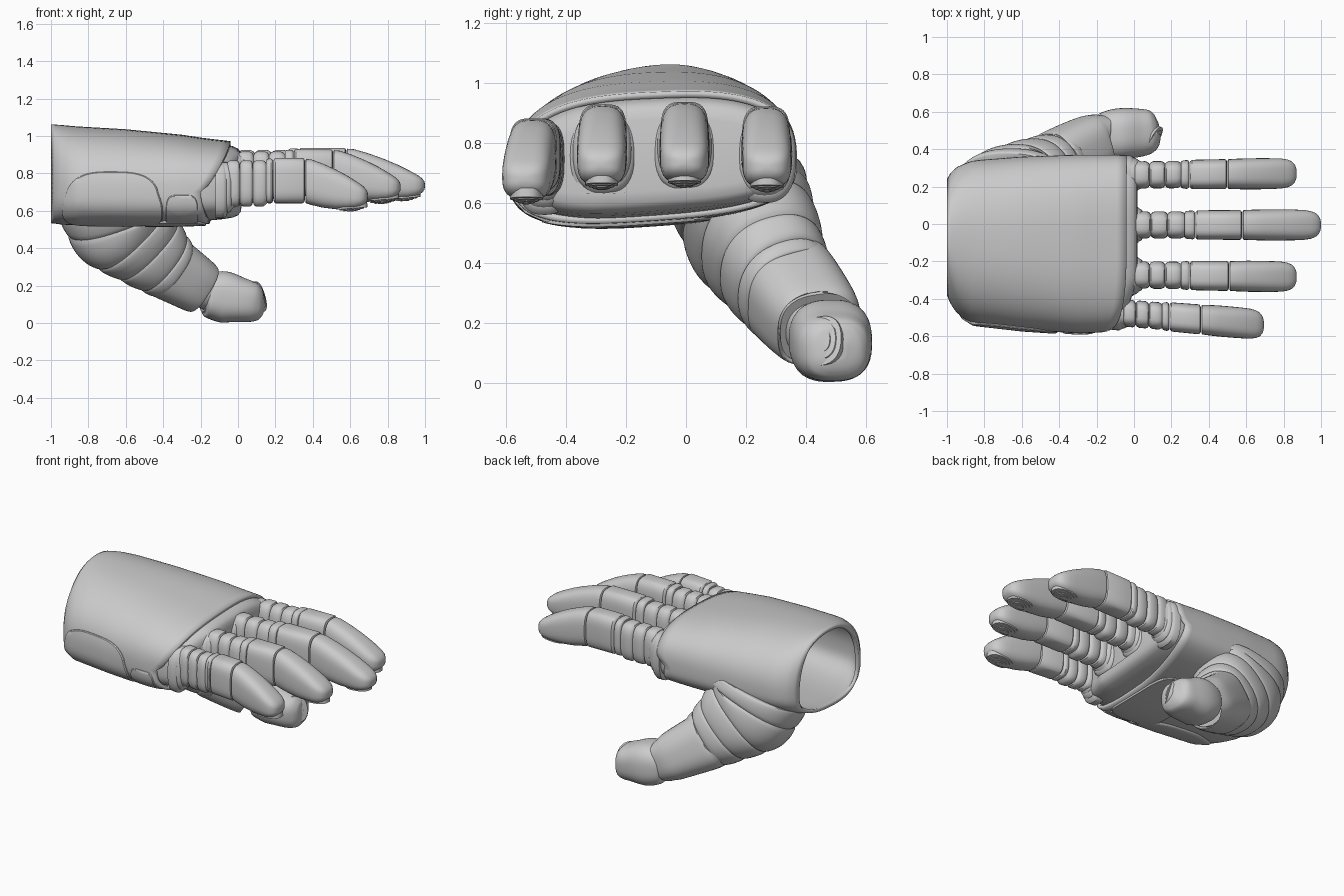
import bpy, math
from mathutils import Vector
from math import sin, cos, pi

if "Cube" in bpy.data.objects:
    bpy.data.objects.remove(bpy.data.objects["Cube"])


def make(name, verts, faces, angle=35):
    me = bpy.data.meshes.new(name)
    me.from_pydata([tuple(v) for v in verts], [], faces)
    ob = bpy.data.objects.new(name, me)
    bpy.context.collection.objects.link(ob)
    bpy.ops.object.select_all(action='DESELECT')
    ob.select_set(True)
    bpy.context.view_layer.objects.active = ob
    bpy.ops.object.shade_smooth_by_angle(angle=math.radians(angle))
    return ob


def loft(name, rings, cap0=True, cap1=True, angle=35):
    n = len(rings[0])
    verts = [p for r in rings for p in r]
    faces = [(i*n+j, i*n+(j+1) % n, (i+1)*n+(j+1) % n, (i+1)*n+j)
             for i in range(len(rings)-1) for j in range(n)]
    if cap0:
        faces.append(tuple(reversed(range(n))))
    if cap1:
        faces.append(tuple(range((len(rings)-1)*n, len(rings)*n)))
    return make(name, verts, faces, angle)


def sup(th, n):
    c, s = cos(th), sin(th)
    return math.copysign(abs(c)**(2/n), c), math.copysign(abs(s)**(2/n), s)


def lerp_rows(rows, x):
    for a, b in zip(rows, rows[1:]):
        if x <= b[0]:
            break
    f = min(1, max(0, (x-a[0])/(b[0]-a[0])))
    return [p+(q-p)*f for p, q in zip(a, b)]


def catmull(rows, t):
    i = min(int(t*(len(rows)-1)), len(rows)-2)
    f = t*(len(rows)-1)-i
    p = [rows[min(max(i+k, 0), len(rows)-1)] for k in (-1, 0, 1, 2)]
    return [.5*(2*b+(c-a)*f+(2*a-5*b+4*c-d)*f*f+(3*b-a-3*c+d)*f**3) for a, b, c, d in zip(*p)]


# Palm surface: x, y min, y max, z top, z bottom, squareness
PALM = [(-1, -.38, .24, 1.06, .535, 2.2), (-.98, -.43, .275, 1.06, .535, 2.2),
        (-.94, -.485, .31, 1.057, .53, 2.25), (-.86, -.535, .34, 1.05, .53, 2.3),
        (-.6, -.565, .36, 1.035, .53, 2.4), (-.3, -.585, .37, 1.005, .535, 2.6),
        (-.17, -.58, .37, .985, .54, 2.7), (0, -.56, .37, .965, .55, 2.8)]


def palm(x, th, off=0):
    _, y0, y1, zt, zb, n = lerp_rows(PALM, x)
    c, s = sup(th, n if sin(th) > 0 else n+.4)
    y = (y0+y1)/2+((y1-y0)/2+off)*c
    z = .72+((zt-.72 if s > 0 else .72-zb)+off)*s
    return Vector((x, y, z+(.04 if s > 0 else .04-.03*s)*(y+.1)))


def edge(th):
    s, c = sin(th), cos(th)
    return min(-.04, -.2+.1*max(0, c)+.16*max(0, s)**.5+.05*max(0, -s))


# Hollow shell of the hand with a shaped front edge
N = 96
us = [0, .02, .04, .06, .1, .14]+[.14+.86*k/16 for k in range(1, 17)]
rings = []
for u in us:
    r = []
    for j in range(N):
        th = 2*pi*j/N
        r.append(palm(-1+u*(edge(th)+1), th))
    rings.append(r)
shell = loft("hand_shell", rings, False, False)
mod = shell.modifiers.new("thickness", 'SOLIDIFY')
mod.thickness = .022
mod.offset = -1

# Knuckle block inside the front of the shell
rings = []
for x, off in [(-.32, -.03), (-.2, -.015), (-.08, -.02), (-.03, -.025), (0, -.035), (.015, -.055), (.02, -.09)]:
    r = []
    for j in range(N):
        p = palm(min(x, 0), 2*pi*j/N, off)
        r.append((x+.35*min(0, p.y+.3), p.y, p.z))
    rings.append(r)
loft("knuckle_block", rings)


# Panels that follow the palm surface
def panel(name, x0, x1, a0, a1, n=3, rise=.01):
    M = 64
    prof = [(1, -.012), (.99, rise*.5), (.97, rise)]+[(.9-.08*k, rise) for k in range(12)]
    rings = []
    for k, off in prof:
        r = []
        for j in range(M):
            c, s = sup(2*pi*j/M, n)
            r.append(palm((x0+x1)/2+(x1-x0)/2*k*c, (a0+a1)/2+(a1-a0)/2*k*s, off))
        rings.append(r)
    loft(name, rings, False, True)


panel("side_panel", -.94, -.4, pi-.28, pi+1.2)
panel("small_side_panel", -.385, -.215, pi+.02, pi+1.15, 6, .007)
panel("palm_panel", -.5, -.17, pi*1.5-.75, pi*1.5+.25, 3)


# Stepped fingertip pads
def pad(name, centre, normal, rx, ry):
    q = Vector(normal).normalized()
    v = q.cross(Vector((0, 1, 0))).normalized()
    w = q.cross(v)
    rings = []
    for k, h in [(1, -.03), (1, 0), (.78, .002), (.76, .006), (.54, .008), (.52, .012), (.3, .013), (.28, .016)]:
        r = []
        for j in range(32):
            c, s = sup(2*pi*j/32, 2.4)
            r.append(Vector(centre)+v*(rx*k*c)+w*(ry*k*s)+q*h)
        rings.append(r)
    loft(name, rings, angle=25)


# Fingers: stations are x, z top, z bottom, half width
def finger(name, bx, y, slope, dz, end, mid, tip, sw=1):
    def part(label, rows, n=3.0):
        rings = []
        for x, zt, zb, hw in rows:
            r = []
            for j in range(40):
                c, s = sup(2*pi*j/40, n)
                r.append((x, y+slope*(x-bx)+hw*c, (zt+zb)/2+dz+(zt-zb)/2*s))
            rings.append(r)
        loft(name+"_"+label, rings)

    # cupped sockets around the root
    for k, (x0, x1, hw, zb) in enumerate([(-.06, .005, .12, .615), (-.04, .03, .105, .64), (-.02, .05, .09, .662)]):
        hw *= sw
        part("socket_%d" % k, [(bx+x0, .915, zb, hw), (bx+x1-.025, .915, zb, hw),
                               (bx+x1-.008, .905, zb+.012, hw-.01), (bx+x1, .89, zb+.03, hw-.025)], 2.5)
    # ribbed flexible joint
    rows, w = [], (end-bx)/3
    for k in range(3):
        a = bx+k*w
        rows += [(a, .905, .70, .058), (a+.08*w, .918, .685, .067), (a+.25*w, .925, .677, .073),
                 (a+.75*w, .925, .677, .073), (a+.92*w, .918, .685, .067)]
    rows.append((end+.01, .905, .70, .058))
    part("ribs", rows)
    # two overlapping plates
    h = end+(mid-end)*.18
    for label, a, b, g in (("inner_plate", end, h, 0), ("outer_plate", h+.002, mid-.003, .003)):
        part(label, [(a, .925, .71, .065), (a+.004, .93+g, .70, .071), (a+.012, .934+g, .695, .075+g),
                     (b-.012, .934+g, .695, .077+g), (b-.004, .93+g, .70, .073+g), (b, .925, .71, .066)], 3.4)
    # long tapered tip
    L = tip-mid
    prof = [(0, .922, .70, .07), (.012, .932, .695, .079), (.1, .929, .686, .081), (.28, .907, .672, .083),
            (.48, .877, .664, .083), (.66, .845, .664, .082), (.78, .82, .667, .08), (.87, .80, .675, .074),
            (.93, .785, .687, .064), (.97, .77, .70, .049), (.992, .757, .713, .03), (1, .742, .728, .01)]
    part("tip", [(mid+L*f, t, b, hw) for f, t, b, hw in prof], 2.9)
    px = mid+L*.74
    pad(name+"_pad", (px, y+slope*(px-bx), .668+dz), (.08, 0, -1), .085, .055)


finger("index_finger", 0, .262, .01, -.015, .25, .5, .87, .88)
finger("middle_finger", 0, -.005, 0, 0, .27, .58, 1.0)
finger("ring_finger", 0, -.272, -.012, -.008, .25, .51, .87)
finger("little_finger", -.06, -.475, -.085, -.055, .15, .36, .695, .8)


# Thumb: stations are x, y, z, radius in the xz plane, radius across
def tube(name, rows, steps, bands=0, n=2.3, angle=35):
    rings = []
    for i in range(steps+1):
        t = i/steps
        p = catmull(rows, t)
        q0, q1 = catmull(rows, max(0, t-.02)), catmull(rows, min(1, t+.02))
        d = (Vector(q1[:3])-Vector(q0[:3])).normalized()
        u = Vector((0, 1, 0)).cross(d).normalized()
        v = d.cross(u)
        k = .95+.06*abs(sin(pi*bands*t))**.5 if bands else 1
        r = []
        for j in range(56):
            c, s = sup(2*pi*j/56, n)
            r.append(Vector(p[:3])+u*(p[3]*k*c)+v*(p[4]*k*s))
        rings.append(r)
    return loft(name, rings, angle=angle)


tube("thumb_base", [(-.65, .165, .655, .32, .235), (-.62, .205, .545, .3, .225), (-.525, .262, .44, .25, .2),
                    (-.42, .315, .34, .2, .175), (-.36, .35, .295, .178, .165)], 80, 5)
tube("thumb_middle", [(-.42, .33, .33, .168, .15), (-.4, .34, .315, .178, .165), (-.28, .4, .24, .16, .162),
                      (-.205, .44, .192, .145, .15), (-.192, .445, .184, .13, .135)], 24, 0, 2.7)
tube("thumb_joint", [(-.26, .4, .21, .1, .1), (-.12, .46, .155, .1, .1)], 4)
tube("thumb_tip", [(-.19, .46, .145, .085, .1), (-.165, .465, .145, .115, .125), (-.08, .482, .14, .137, .136),
                   (.02, .488, .122, .118, .13), (.085, .497, .11, .104, .115), (.12, .502, .107, .08, .085),
                   (.138, .505, .107, .03, .03)], 36, 0, 2.6)
pad("thumb_pad", (.112, .45, .14), (.85, -.45, .25), .085, .075)
